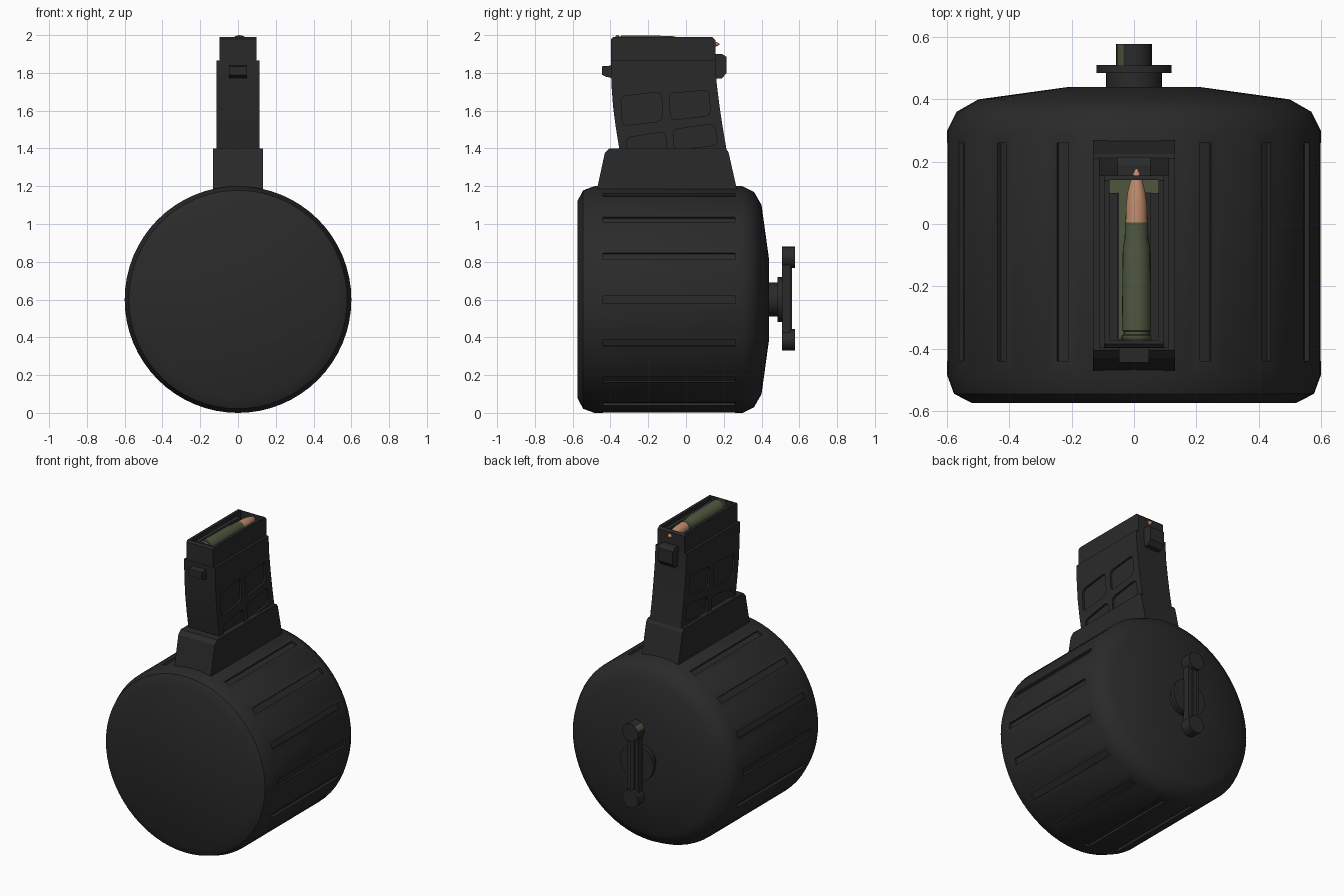
import bpy, bmesh, math
from mathutils import Matrix, Vector

cube = bpy.data.objects.get("Cube")
if cube:
    bpy.data.objects.remove(cube, do_unlink=True)


def material(name, rgb):
    m = bpy.data.materials.new(name)
    m.use_nodes = True
    m.diffuse_color = (*rgb, 1)
    m.node_tree.nodes["Principled BSDF"].inputs["Base Color"].default_value = (*rgb, 1)
    return m


BLACK = material("matte black", (0.023, 0.023, 0.023))
OLIVE = material("olive green", (0.075, 0.095, 0.05))
COPPER = material("copper", (0.52, 0.26, 0.15))


def finish(name, bm, *mats):
    bmesh.ops.recalc_face_normals(bm, faces=bm.faces[:])
    mesh = bpy.data.meshes.new(name)
    bm.to_mesh(mesh)
    bm.free()
    for m in mats or (BLACK,):
        mesh.materials.append(m)
    ob = bpy.data.objects.new(name, mesh)
    bpy.context.collection.objects.link(ob)
    return ob


def add_prism(bm, pts, x0, x1):
    """Side outline of (y, z) points, extruded across x."""
    face = bm.faces.new([bm.verts.new((x0, y, z)) for y, z in pts])
    ext = bmesh.ops.extrude_face_region(bm, geom=[face])
    verts = [v for v in ext["geom"] if isinstance(v, bmesh.types.BMVert)]
    bmesh.ops.translate(bm, verts=verts, vec=(x1 - x0, 0, 0))


def prism(name, pts, x0, x1, mat=BLACK, bevel=0):
    bm = bmesh.new()
    add_prism(bm, pts, x0, x1)
    if bevel:
        bmesh.ops.bevel(bm, geom=bm.edges[:], offset=bevel, segments=2,
                        profile=0.5, affect='EDGES')
    return finish(name, bm, mat)


def rect(y0, y1, z0, z1):
    return [(y0, z0), (y1, z0), (y1, z1), (y0, z1)]


def lathe(name, profile, x, z, seg, *mats):
    """Revolve (y, radius) points about a y axis through x, z."""
    bm = bmesh.new()
    rings = [[bm.verts.new((x + r * math.sin(a), y, z + r * math.cos(a)))
              for a in (2 * math.pi * i / seg for i in range(seg))] for y, r in profile]
    for a, b in zip(rings, rings[1:]):
        for i in range(seg):
            j = (i + 1) % seg
            bm.faces.new((a[i], a[j], b[j], b[i]))
    for ring in (rings[0], rings[-1]):
        bm.faces.new(ring)
    return finish(name, bm, *mats)


def activate(ob):
    bpy.ops.object.select_all(action='DESELECT')
    ob.select_set(True)
    bpy.context.view_layer.objects.active = ob


def cut(ob, cutter):
    cutter.hide_render = True
    mod = ob.modifiers.new("cut", 'BOOLEAN')
    mod.operation, mod.solver, mod.object = 'DIFFERENCE', 'EXACT', cutter
    activate(ob)
    bpy.ops.object.modifier_apply(modifier=mod.name)
    bpy.data.objects.remove(cutter, do_unlink=True)


def smooth(ob, degrees=40):
    activate(ob)
    bpy.ops.object.shade_smooth_by_angle(angle=math.radians(degrees))


# Drum with shallow lengthwise grooves
drum = lathe("drum", [(-0.575, 0.52), (-0.545, 0.578), (-0.485, 0.6), (0.30, 0.6),
                      (0.36, 0.57), (0.40, 0.5), (0.44, 0.21)], 0, 0.6, 64)
bm = bmesh.new()
for i in range(1, 16):
    turn = Matrix.Rotation(i * math.pi / 8, 4, 'Y')
    place = Matrix.Translation((0, -0.09, 0.6)) @ turn @ Matrix.Translation((0, 0, 0.603))
    bmesh.ops.create_cube(bm, size=1, matrix=place @ Matrix.Diagonal((0.04, 0.7, 0.036, 1)))
cut(drum, finish("groove_cutter", bm))
smooth(drum)

# Tapered collar
prism("collar", [(-0.47, 1.1), (-0.47, 1.19), (-0.43, 1.375), (-0.405, 1.4),
                 (0.21, 1.4), (0.225, 1.38), (0.268, 1.19), (0.268, 1.1)], -0.132, 0.132)

# Curved neck with recessed side panels
front = [(-0.345, 1.35), (-0.357, 1.42), (-0.373, 1.52), (-0.386, 1.62), (-0.395, 1.74), (-0.398, 1.865)]
back = [(0.155, 1.865), (0.163, 1.74), (0.178, 1.62), (0.193, 1.52), (0.21, 1.42), (0.222, 1.35)]
neck = prism("neck", front + back, -0.113, 0.113)
panels = [
    [(-0.335, 1.52), (-0.125, 1.545), (-0.13, 1.70), (-0.345, 1.675)],
    [(-0.08, 1.55), (0.13, 1.575), (0.12, 1.71), (-0.09, 1.69)],
    [(-0.305, 1.34), (-0.10, 1.37), (-0.11, 1.49), (-0.32, 1.455)],
    [(-0.06, 1.39), (0.17, 1.42), (0.15, 1.53), (-0.07, 1.50)],
]
bm = bmesh.new()
for side in (-1, 1):
    for pts in panels:
        # Clip each corner so the recess reads as rounded
        soft = []
        for i, p in enumerate(pts):
            p, a, b = Vector(p), Vector(pts[i - 1]), Vector(pts[(i + 1) % 4])
            u, v = (a - p).normalized() * 0.025, (b - p).normalized() * 0.025
            soft += [p + u, p + (u + v) * 0.3, p + v]
        add_prism(bm, soft, side * 0.1, side * 0.14)
cut(neck, finish("panel_cutter", bm))
smooth(neck, 20)

# Open top section
mouth = prism("mouth", [(-0.396, 1.86), (0.155, 1.86), (0.155, 1.975), (0.14, 1.99),
                        (-0.385, 1.99), (-0.396, 1.98)], -0.097, 0.097)
cut(mouth, prism("mouth_cutter", rect(-0.373, 0.142, 1.8, 2.1), -0.079, 0.079))
for side in (-1, 1):
    prism("feed_lip", rect(-0.374, 0.10, 1.86, 1.965), side * 0.053, side * 0.08)

# Catches on the front and back of the neck
prism("front_catch", [(-0.38, 1.77), (-0.425, 1.78), (-0.445, 1.79), (-0.445, 1.835),
                      (-0.38, 1.84)], -0.048, 0.048)
prism("back_catch", [(0.14, 1.77), (0.19, 1.77), (0.215, 1.80), (0.215, 1.885),
                     (0.19, 1.90), (0.14, 1.90)], -0.053, 0.053)

# Follower inside the mouth
prism("follower_bar", rect(0.10, 0.141, 1.86, 1.915), -0.078, 0.078, OLIVE)
prism("follower_stem", rect(-0.37, 0.10, 1.86, 1.915), -0.05, 0.02, OLIVE)

# Round: case and pointed tip
AX, AZ = 0.008, 1.952
smooth(lathe("case", [(-0.372, 0.044), (-0.366, 0.048), (-0.358, 0.048), (-0.355, 0.041),
                      (-0.345, 0.041), (-0.342, 0.047), (-0.08, 0.044), (-0.05, 0.038),
                      (0.005, 0.037)], AX, AZ, 24, OLIVE))
smooth(lathe("tip", [(0.0, 0.035), (0.06, 0.034), (0.10, 0.029), (0.14, 0.019),
                     (0.165, 0.01), (0.178, 0.003)], AX, AZ, 24, COPPER))

# Winding key on the back
smooth(lathe("key_shaft", [(0.42, 0.09), (0.487, 0.09)], 0, 0.6, 32))
smooth(lathe("key_flange", [(0.485, 0.12), (0.51, 0.12)], 0, 0.6, 32))
prism("key_bar", rect(0.507, 0.553, 0.387, 0.823), -0.04, 0.04)
prism("key_rib", rect(0.55, 0.562, 0.42, 0.79), -0.015, 0.015)
for z in (0.387, 0.823):
    knob = lathe("key_knob", [(0.507, 0.057), (0.578, 0.057)], 0, z, 20, BLACK, OLIVE)
    # Worn patch on one shoulder of the upper knob
    for f in knob.data.polygons:
        if z > 0.6 and f.normal.x < -0.5 and f.normal.z > 0.4:
            f.material_index = 1
    smooth(knob)
